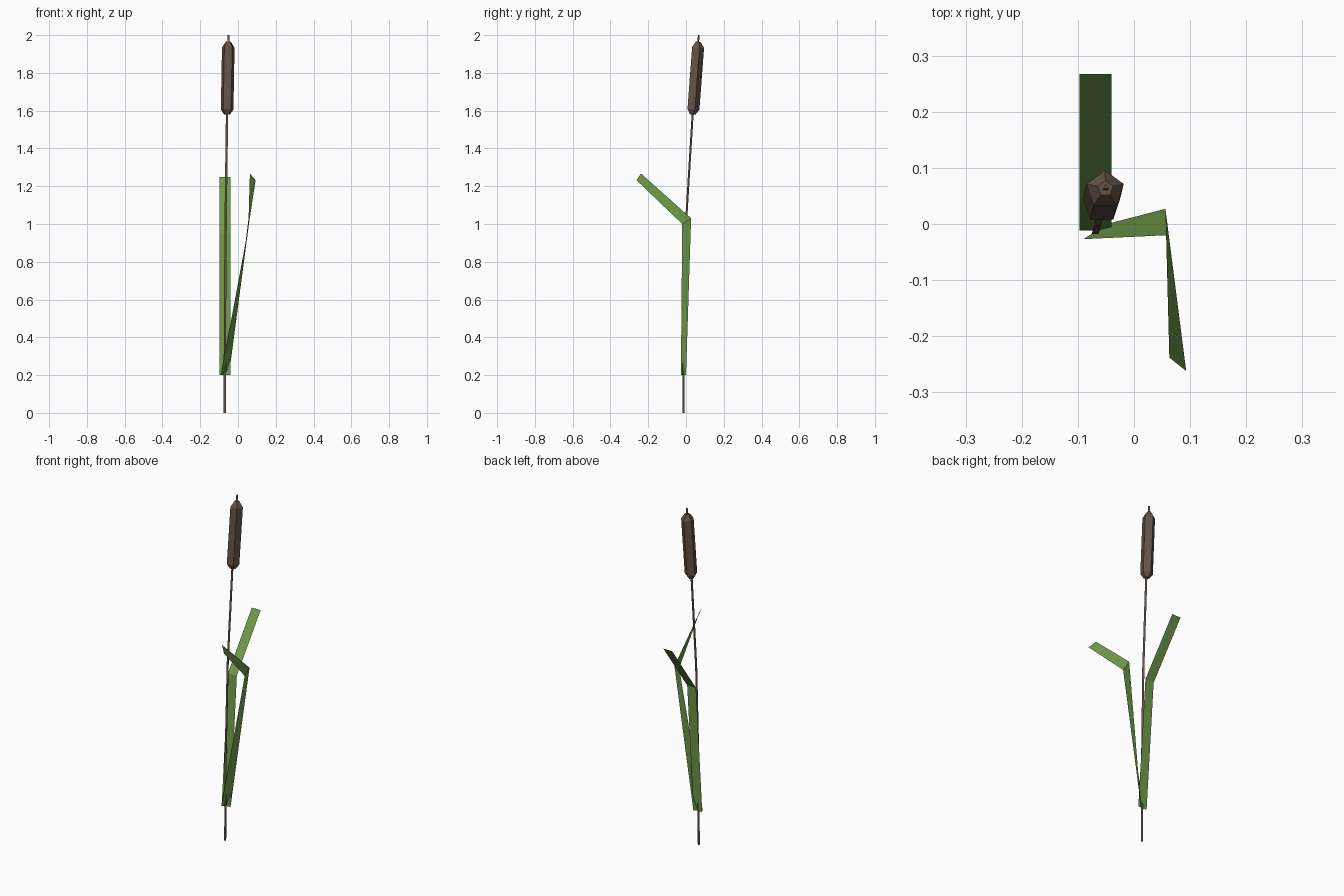
import bpy, math
from mathutils import Vector

if "Cube" in bpy.data.objects:
    bpy.data.objects.remove(bpy.data.objects["Cube"])


def material(name, rgb):
    m = bpy.data.materials.new(name)
    m.diffuse_color = (*rgb, 1)
    m.use_nodes = True
    m.node_tree.nodes["Principled BSDF"].inputs["Base Color"].default_value = m.diffuse_color
    return m


green = material("leaf_green", (0.16, 0.33, 0.07))
brown = material("reed_brown", (0.13, 0.085, 0.06))


def add_mesh(name, verts, faces, mat):
    me = bpy.data.meshes.new(name)
    me.from_pydata(verts, [], faces)
    me.materials.append(mat)
    ob = bpy.data.objects.new(name, me)
    bpy.context.collection.objects.link(ob)
    return ob


def tube(name, rings, sides, mat):
    """Loft regular polygons; each ring is (centre, radius), a vertex points to +y."""
    axis = (Vector(rings[-1][0]) - Vector(rings[0][0])).normalized()
    u = Vector((1, 0, 0))
    u = (u - axis * u.dot(axis)).normalized()
    v = axis.cross(u)
    verts, faces = [], []
    for c, r in rings:
        for i in range(sides):
            a = math.pi / 2 + math.tau * i / sides
            verts.append(Vector(c) + r * (math.cos(a) * u + math.sin(a) * v))
    for k in range(len(rings) - 1):
        for i in range(sides):
            j = (i + 1) % sides
            faces.append((k * sides + i, k * sides + j,
                          (k + 1) * sides + j, (k + 1) * sides + i))
    n = len(verts)
    faces += [tuple(reversed(range(sides))), tuple(range(n - sides, n))]
    return add_mesh(name, verts, faces, mat)


def leaf(name, rows):
    """Flat folded strip from pairs of edge points."""
    verts = [p for row in rows for p in row]
    faces = [(2 * k, 2 * k + 1, 2 * k + 3, 2 * k + 2) for k in range(len(rows) - 1)]
    return add_mesh(name, verts, faces, green)


# Thin three-sided stem, leaning back towards the top
stem_path = [(-0.07, -0.016, 0), (-0.069, -0.013, 0.5), (-0.065, 0.001, 1.05),
             (-0.058, 0.034, 1.59), (-0.05, 0.066, 2.0)]
tube("stem", [(p, r) for p, r in zip(stem_path, (0.007, 0.007, 0.007, 0.007, 0.006))],
     3, brown)

# Five-sided seed head with tapered ends
low, high = Vector((-0.058, 0.034, 1.58)), Vector((-0.051, 0.063, 1.965))
tube("seed_head", [(low.lerp(high, t), r) for t, r in
                   ((0, 0.016), (0.07, 0.035), (0.92, 0.035), (1, 0.014))], 5, brown)

# Leaf folding backwards
leaf("back_leaf", [((x0, y, z), (x1, y, z)) for x0, x1, y, z in
                   ((-0.097, -0.04, -0.012, 0.2), (-0.097, -0.04, 0.046, 0.95),
                    (-0.097, -0.04, 0.267, 1.25))])

# Leaf leaning right and folding forwards
leaf("front_leaf", [((-0.048, 0.0, 0.2), (-0.09, -0.027, 0.2)),
                    ((0.056, 0.027, 1.03), (0.058, -0.02, 1.0)),
                    ((0.063, -0.238, 1.267), (0.093, -0.262, 1.232))])
